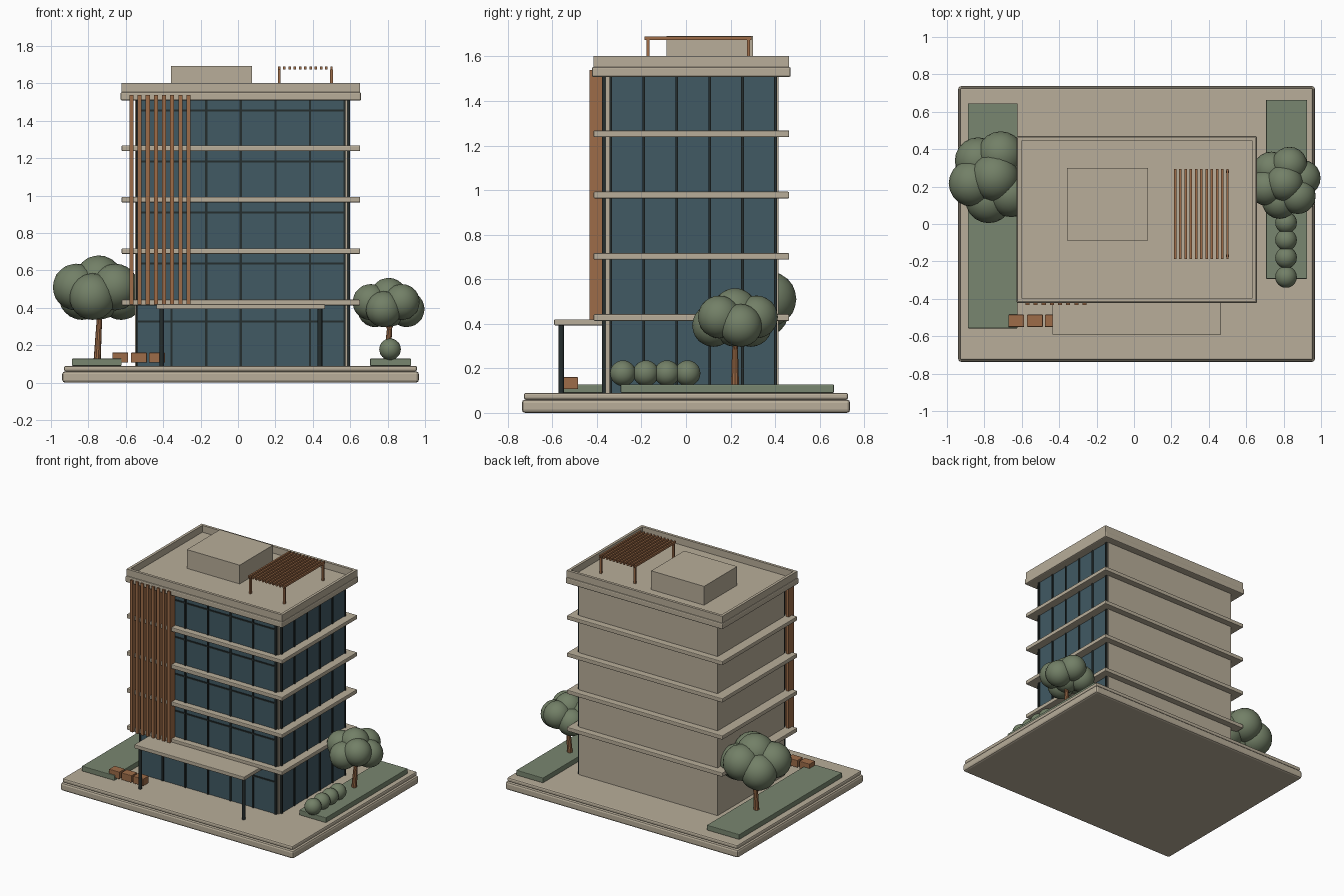
import bpy, bmesh, math
from mathutils import Vector, Matrix

if "Cube" in bpy.data.objects:
    bpy.data.objects.remove(bpy.data.objects["Cube"])


def material(name, rgb):
    m = bpy.data.materials.new(name)
    m.use_nodes = True
    m.diffuse_color = (*rgb, 1)
    m.node_tree.nodes["Principled BSDF"].inputs["Base Color"].default_value = (*rgb, 1)
    return m


STONE = material("warm_stone", (0.48, 0.42, 0.32))
GLASS = material("blue_glass", (0.052, 0.1, 0.125))
METAL = material("dark_metal", (0.018, 0.026, 0.026))
WOOD = material("timber", (0.34, 0.15, 0.065))
LAWN = material("lawn_green", (0.19, 0.24, 0.16))
LEAF = material("leaf_green", (0.17, 0.215, 0.135))


def finish(name, bm, mat, bevel=0, smooth=False):
    mesh = bpy.data.meshes.new(name)
    bm.to_mesh(mesh)
    bm.free()
    mesh.materials.append(mat)
    ob = bpy.data.objects.new(name, mesh)
    bpy.context.collection.objects.link(ob)
    if smooth:
        bpy.ops.object.select_all(action="DESELECT")
        ob.select_set(True)
        bpy.context.view_layer.objects.active = ob
        bpy.ops.object.shade_smooth_by_angle()
    if bevel:
        b = ob.modifiers.new("soft_edges", "BEVEL")
        b.width = bevel
        b.segments = 2
    return ob


def boxes(name, mat, extents, bevel=0):
    """One object from boxes given as (x0, x1, y0, y1, z0, z1)."""
    bm = bmesh.new()
    for x0, x1, y0, y1, z0, z1 in extents:
        mid = Vector((x0 + x1, y0 + y1, z0 + z1)) / 2
        size = Matrix.Diagonal((x1 - x0, y1 - y0, z1 - z0, 1))
        bmesh.ops.create_cube(bm, size=1, matrix=Matrix.Translation(mid) @ size)
    return finish(name, bm, mat, bevel)


def rods(name, mat, items, sides=10):
    """Tapered rods given as (start, end, start radius, end radius)."""
    bm = bmesh.new()
    for a, b, ra, rb in items:
        a, b = Vector(a), Vector(b)
        turn = (b - a).to_track_quat("Z", "Y").to_matrix().to_4x4()
        bmesh.ops.create_cone(bm, cap_ends=True, segments=sides, radius1=ra, radius2=rb,
                              depth=(b - a).length,
                              matrix=Matrix.Translation((a + b) / 2) @ turn)
    return finish(name, bm, mat, smooth=True)


def balls(name, mat, items):
    bm = bmesh.new()
    for centre, r in items:
        bmesh.ops.create_icosphere(bm, subdivisions=3, radius=r,
                                   matrix=Matrix.Translation(centre))
    return finish(name, bm, mat, smooth=True)


# Stepped plinth
boxes("plinth_lower", STONE, [(-0.94, 0.967, -0.737, 0.737, 0, 0.06)], 0.015)
boxes("plinth_upper", STONE, [(-0.93, 0.957, -0.728, 0.728, 0.06, 0.09)], 0.01)

# Solid core, with glass on the front and on the +x side
boxes("core_walls", STONE, [(-0.55, 0.586, -0.362, 0.415, 0.09, 1.515)])
boxes("front_glass", GLASS, [(-0.54, 0.57, -0.37, -0.36, 0.09, 1.51)])
boxes("side_glass", GLASS, [(0.58, 0.593, -0.34, 0.405, 0.09, 1.51)])

# Window frames
t = 0.006
boxes("front_mullions", METAL,
      [(x - t, x + t, -0.378, -0.36, 0.09, 1.51)
       for x in [-0.54 + 0.185 * i for i in range(7)]])
boxes("side_mullions", METAL,
      [(0.58, 0.6, y - t, y + t, 0.09, 1.51)
       for y in [-0.338 + 0.148 * i for i in range(6)]])
boxes("front_transoms", METAL,
      [(-0.54, 0.57, -0.376, -0.36, z - 0.005, z + 0.005)
       for z in (0.326, 0.636, 0.909, 1.182, 1.455)])

# Floor slabs, roof slab and hollow parapet
boxes("floor_slabs", STONE,
      [(-0.622, 0.653, -0.415, 0.463, z, z + 0.03)
       for z in [0.413 + 0.275 * i for i in range(4)]], 0.005)
boxes("roof_slab", STONE, [(-0.628, 0.658, -0.423, 0.47, 1.508, 1.553)], 0.008)
X0, X1, Y0, Y1, W = -0.622, 0.653, -0.415, 0.463, 0.02
boxes("parapet", STONE, [
    (X0, X1, Y0, Y0 + W, 1.55, 1.603), (X0, X1, Y1 - W, Y1, 1.55, 1.603),
    (X0, X0 + W, Y0 + W, Y1 - W, 1.55, 1.603), (X1 - W, X1, Y0 + W, Y1 - W, 1.55, 1.603)])
boxes("roof_plant_room", STONE, [(-0.358, 0.075, -0.087, 0.3, 1.55, 1.692)])

# Roof pergola
boxes("pergola_slats", WOOD,
      [(x - 0.0065, x + 0.0065, -0.187, 0.295, 1.673, 1.69)
       for x in [0.22 + 0.028 * i for i in range(11)]])
boxes("pergola_posts", WOOD,
      [(x - 0.007, x + 0.007, y - 0.007, y + 0.007, 1.55, 1.675)
       for x in (0.22, 0.5) for y in (-0.17, 0.28)])

# Vertical timber fins
boxes("timber_fins", WOOD,
      [(x - 0.011, x + 0.011, -0.434, -0.372, 0.417, 1.539)
       for x in [-0.57 + 0.0436 * i for i in range(8)]])

# Entrance canopy
boxes("canopy", STONE, [(-0.436, 0.465, -0.592, -0.365, 0.393, 0.42)], 0.004)
rods("canopy_columns", METAL,
     [((x, -0.56, 0.09), (x, -0.56, 0.4), 0.0125, 0.0125) for x in (-0.408, 0.438)], 16)

# Benches
boxes("benches", WOOD,
      [(x, x + 0.085, -0.55, -0.485, 0.107, 0.16) for x in (-0.672, -0.572, -0.476)], 0.003)

# Planted beds
boxes("left_bed", LAWN, [(-0.888, -0.622, -0.558, 0.645, 0.09, 0.128)], 0.004)
boxes("right_bed", LAWN, [(0.706, 0.925, -0.293, 0.664, 0.09, 0.128)], 0.004)
balls("shrubs", LEAF, [((0.813, y, 0.178), 0.058) for y in (-0.283, -0.18, -0.085, 0.007)])


def tree(name, x, y, z, spread, r, low):
    # Leaning trunk with two branches into the crown
    fork = Vector((x + 0.005, y, z - 0.13))
    rods(name + "_trunk", WOOD, [
        ((x - 0.008, y, 0.12), fork, 0.019, 0.014),
        (fork, (x - 0.06, y, z), 0.012, 0.008),
        (fork, (x + 0.06, y + 0.02, z), 0.012, 0.008)])
    # Crown of overlapping clumps
    crown = [((x, y, z + low), r), ((x, y, z - low * 0.4), r)]
    for i in range(6):
        a = math.radians(15 + 60 * i)
        lift = low * (0.35 if i % 2 else -0.5)
        crown.append(((x + spread * math.cos(a), y + spread * math.sin(a), z + lift), r * 0.96))
    balls(name + "_crown", LEAF, crown)


tree("left_tree", -0.745, 0.25, 0.49, 0.125, 0.13, 0.06)
tree("right_tree", 0.805, 0.22, 0.415, 0.1, 0.1, 0.045)
